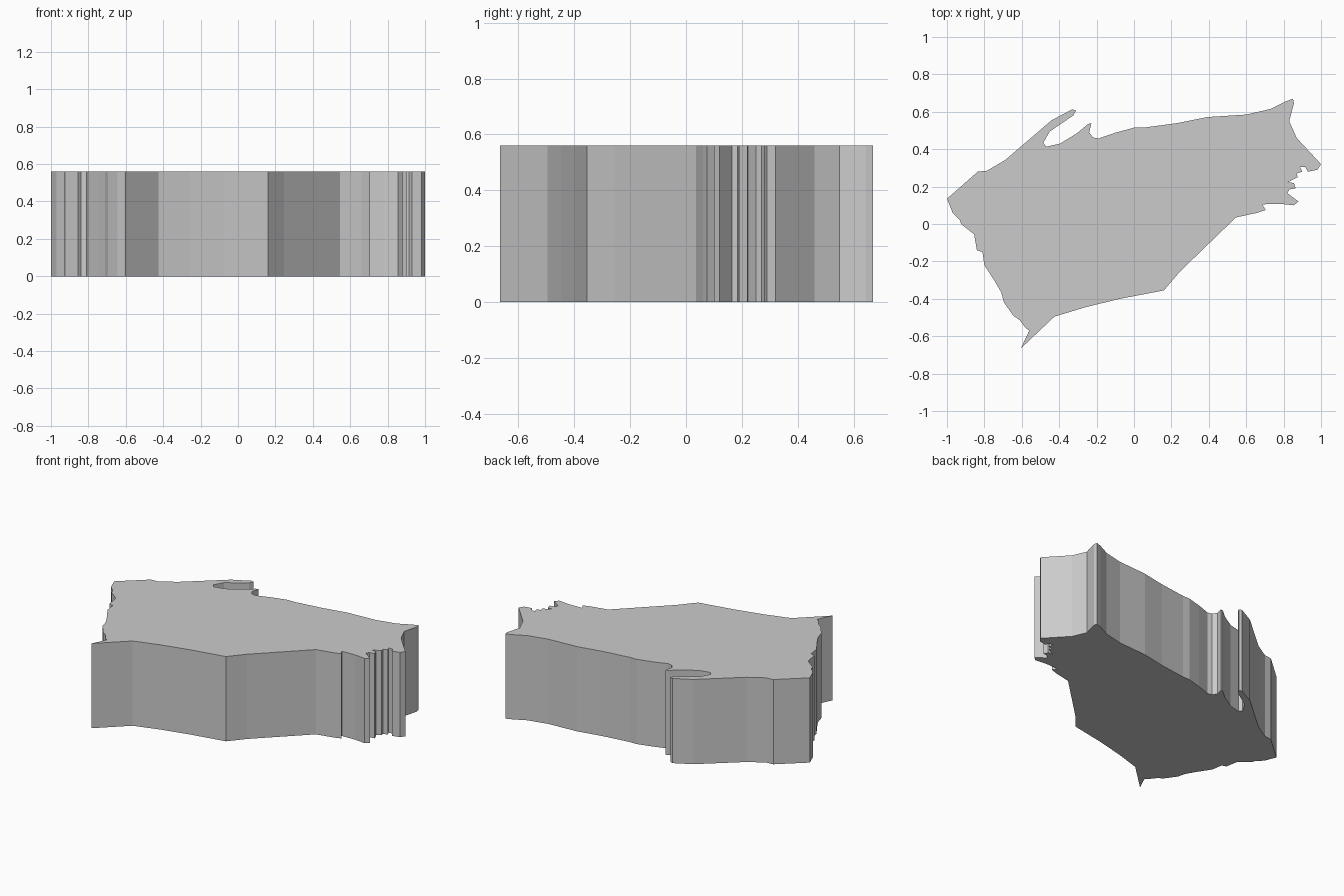
import bpy, bmesh

HEIGHT = 0.56

# Outline of the slab, clockwise from the west tip, one run per side
north_west = [(-1, .135), (-.835, .28), (-.785, .285), (-.685, .345), (-.58, .435),
              (-.44, .555), (-.33, .613), (-.31, .607), (-.325, .58), (-.45, .495),
              (-.485, .435), (-.47, .413), (-.395, .43), (-.305, .485), (-.245, .535),
              (-.228, .538), (-.24, .49), (-.22, .463), (-.19, .457)]
north_east = [(-.1, .488), (0, .515), (.05, .515), (.235, .54), (.395, .572),
              (.6, .585), (.73, .615), (.81, .655), (.85, .67), (.855, .645),
              (.83, .55), (.87, .46)]
east_inlets = [(1, .32), (.98, .29), (.93, .28), (.915, .305), (.888, .305),
               (.9, .28), (.87, .27), (.875, .25), (.82, .222), (.855, .22),
               (.865, .19), (.83, .185), (.82, .165), (.88, .12), (.855, .1),
               (.78, .108), (.685, .105), (.705, .075), (.66, .06)]
south = [(.545, .035), (.245, -.255), (.16, -.355), (-.075, -.4), (-.26, -.445),
         (-.425, -.495), (-.605, -.665)]
west = [(-.56, -.57), (-.58, -.555), (-.61, -.515), (-.645, -.49), (-.695, -.42),
        (-.71, -.365), (-.745, -.305), (-.8, -.22), (-.81, -.15), (-.84, -.14),
        (-.855, -.055), (-.925, 0), (-.93, .02), (-.97, .06)]
outline = north_west + north_east + east_inlets + south + west

# Extrude the outline into a solid slab
bm = bmesh.new()
base = bm.faces.new([bm.verts.new((x, y, 0)) for x, y in outline])
top = bmesh.ops.extrude_face_region(bm, geom=[base], use_keep_orig=True)
top_verts = [g for g in top["geom"] if isinstance(g, bmesh.types.BMVert)]
bmesh.ops.translate(bm, verts=top_verts, vec=(0, 0, HEIGHT))
bmesh.ops.recalc_face_normals(bm, faces=bm.faces)

# Triangulate the concave caps cleanly
caps = [f for f in bm.faces if len(f.verts) > 4]
bmesh.ops.triangulate(bm, faces=caps, ngon_method='BEAUTY')

mesh = bpy.data.meshes.new("region_slab")
bm.to_mesh(mesh)
bm.free()
slab = bpy.data.objects.new("region_slab", mesh)
bpy.context.collection.objects.link(slab)
